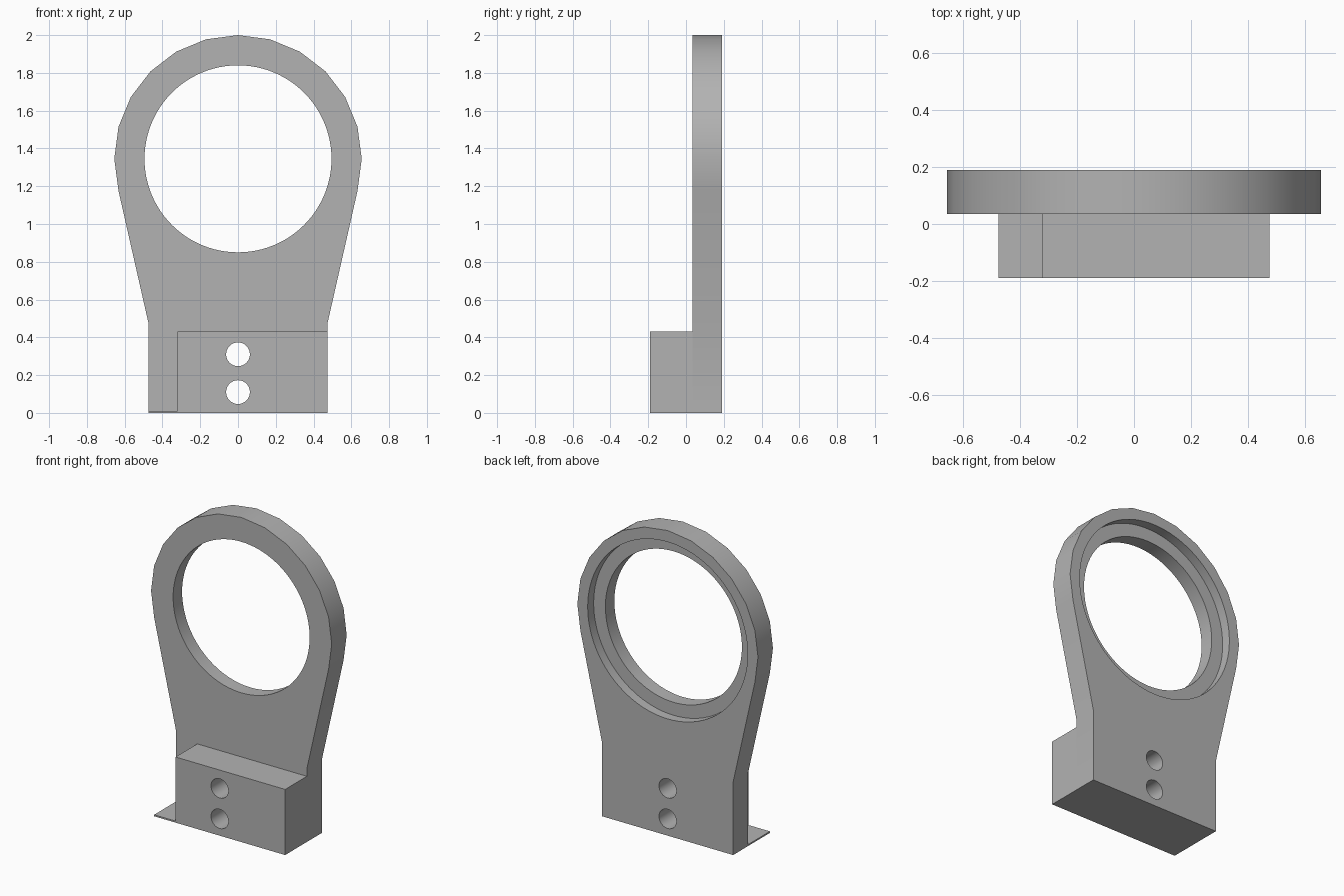
import bpy, bmesh, math

if "Cube" in bpy.data.objects:
    bpy.data.objects.remove(bpy.data.objects["Cube"])

FRONT, MID, BACK = -0.19, 0.035, 0.19   # y of block front, plate front, plate back
RING_Z, RING_R = 1.345, 0.655
HALF = 0.475

grey = bpy.data.materials.new("plain grey")
grey.diffuse_color = (0.45, 0.45, 0.45, 1)
grey.use_nodes = True
grey.node_tree.nodes["Principled BSDF"].inputs["Base Color"].default_value = grey.diffuse_color


def prism(name, outline, y0, y1):
    """Extrude an x-z outline from y0 to y1."""
    bm = bmesh.new()
    face = bm.faces.new([bm.verts.new((x, y0, z)) for x, z in outline])
    new = bmesh.ops.extrude_face_region(bm, geom=[face])["geom"]
    bmesh.ops.translate(bm, vec=(0, y1 - y0, 0),
                        verts=[v for v in new if isinstance(v, bmesh.types.BMVert)])
    bmesh.ops.recalc_face_normals(bm, faces=bm.faces)
    mesh = bpy.data.meshes.new(name)
    bm.to_mesh(mesh)
    bm.free()
    mesh.materials.append(grey)
    obj = bpy.data.objects.new(name, mesh)
    bpy.context.collection.objects.link(obj)
    return obj


def circle(z, r, n):
    return [(r * math.cos(2 * math.pi * i / n), z + r * math.sin(2 * math.pi * i / n))
            for i in range(n)]


def box(name, x0, x1, z0, z1, y0, y1):
    return prism(name, [(x0, z0), (x1, z0), (x1, z1), (x0, z1)], y0, y1)


def cut(obj, z, r, n, y0, y1):
    """Bore a round hole along y."""
    cutter = prism("cutter", circle(z, r, n), y0, y1)
    cutter.hide_render = True
    mod = obj.modifiers.new("bore", "BOOLEAN")
    mod.operation, mod.solver, mod.object = "DIFFERENCE", "EXACT", cutter
    bpy.context.view_layer.objects.active = obj
    bpy.ops.object.modifier_apply(modifier=mod.name)
    bpy.data.objects.remove(cutter)


# Upright plate: faceted round head tapering into a straight foot
head = [(RING_R * math.cos(math.radians(a)), RING_Z + RING_R * math.sin(math.radians(a)))
        for a in range(-15, 196, 15)]
outline = [(HALF, 0), (HALF, 0.48)] + head + [(-HALF, 0.48), (-HALF, 0)]
plate = prism("ring_plate", outline, MID, BACK)
cut(plate, RING_Z, 0.495, 96, MID - 0.1, BACK + 0.1)    # through opening
cut(plate, RING_Z, 0.58, 96, BACK - 0.062, BACK + 0.1)  # recess on the back

# Mounting block in front of the foot
block = box("mounting_block", -0.32, HALF, 0, 0.43, FRONT, MID)

# Screw holes through block and plate
for obj in (plate, block):
    for z in (0.11, 0.31):
        cut(obj, z, 0.063, 32, -0.5, 0.5)

# Thin floor tab beside the block
tab = box("floor_tab", -HALF, -0.32, 0, 0.01, FRONT, MID)

# Smooth curved walls, keep edges sharp
bpy.ops.object.select_all(action="DESELECT")
for obj in (plate, block, tab):
    obj.select_set(True)
bpy.context.view_layer.objects.active = plate
bpy.ops.object.shade_smooth_by_angle(angle=math.radians(30))
